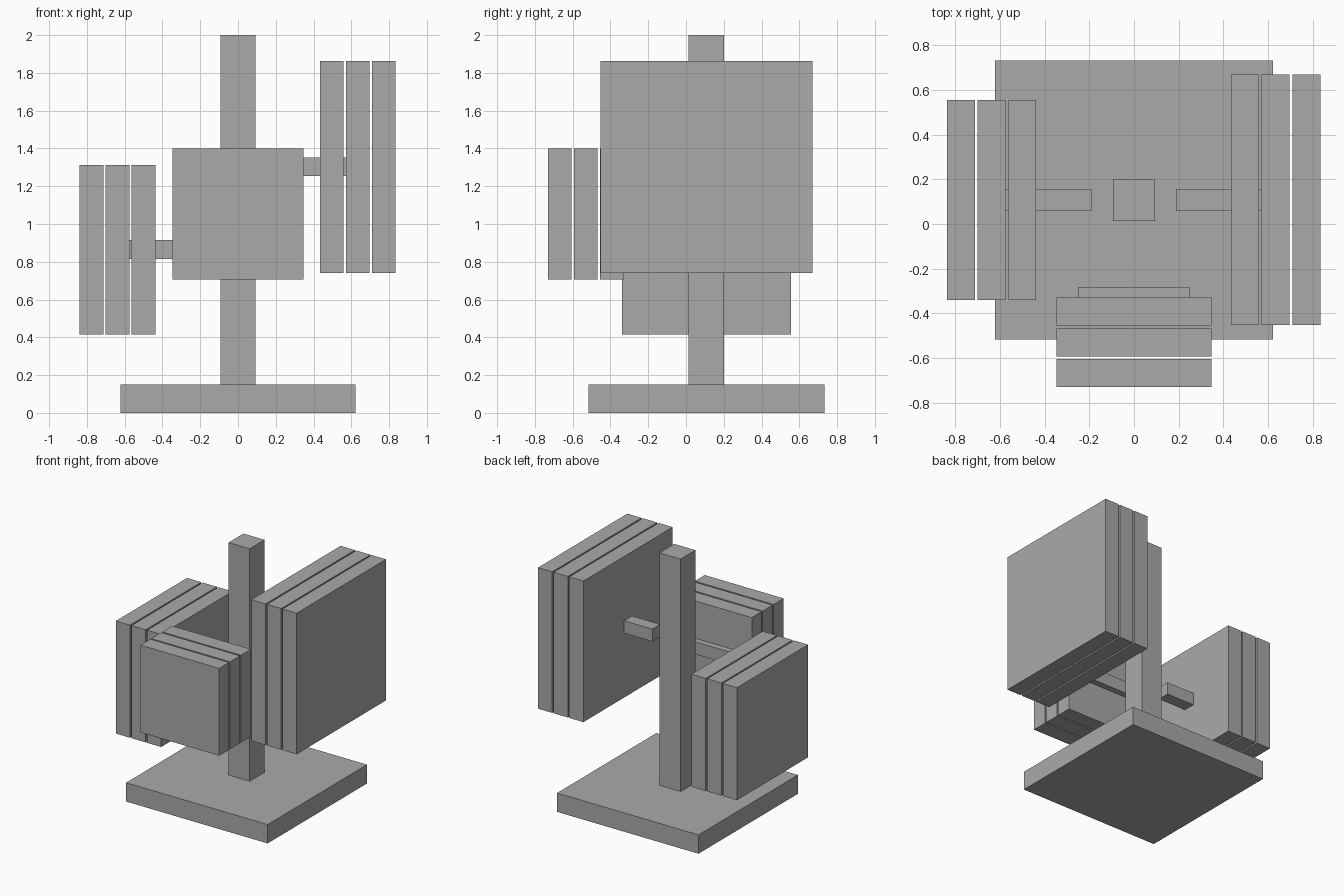
import bpy

if "Cube" in bpy.data.objects:
    bpy.data.objects.remove(bpy.data.objects["Cube"])

grey = bpy.data.materials.new("mid_grey")
grey.diffuse_color = (0.4, 0.4, 0.4, 1)
grey.use_nodes = True
grey.node_tree.nodes["Principled BSDF"].inputs["Base Color"].default_value = grey.diffuse_color


def box(name, x, y, z):
    """Box spanning the given (min, max) ranges."""
    spans = (x, y, z)
    bpy.ops.mesh.primitive_cube_add(size=1, location=[(a + b) / 2 for a, b in spans])
    ob = bpy.context.object
    ob.name = name
    ob.scale = [b - a for a, b in spans]
    bpy.ops.object.transform_apply(location=False, rotation=False, scale=True)
    ob.data.materials.append(grey)
    return ob


# base and post
box("base", (-0.623, 0.623), (-0.517, 0.732), (0, 0.15))
box("post", (-0.093, 0.093), (0.014, 0.201), (0.15, 2.0))

# three stacks of three slabs
SLAB, PITCH = 0.125, 0.1375
for i in range(3):
    d = i * PITCH
    box(f"right_panel_{i + 1}", (0.434 + d, 0.434 + d + SLAB), (-0.453, 0.67), (0.741, 1.864))
    box(f"left_panel_{i + 1}", (-0.438 - d - SLAB, -0.438 - d), (-0.34, 0.556), (0.416, 1.312))
    box(f"front_panel_{i + 1}", (-0.348, 0.346), (-0.33 - d - SLAB, -0.33 - d), (0.705, 1.4))

# connecting rods
box("right_rod", (0.187, 0.685), (0.059, 0.157), (1.253, 1.352))
box("left_rod", (-0.688, -0.19), (0.059, 0.157), (0.815, 0.914))
box("front_rod", (-0.25, 0.248), (-0.379, -0.281), (1.003, 1.102))
